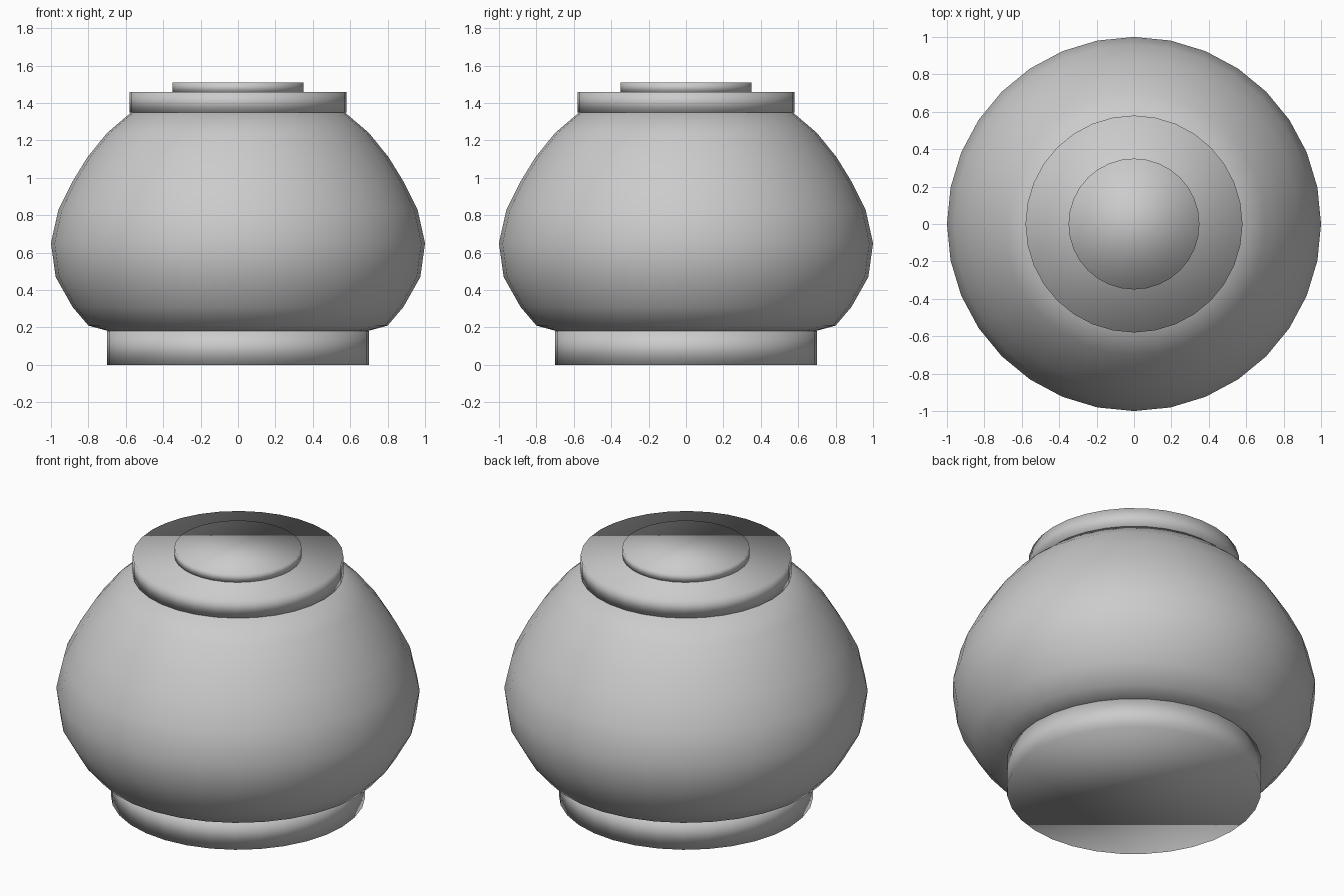
import bpy, bmesh
from math import sin, cos, pi

if "Cube" in bpy.data.objects:
    bpy.data.objects.remove(bpy.data.objects["Cube"])

SEGMENTS = 32


def lathe(name, profile):
    """Revolve (radius, z) points around z and cap both ends."""
    bm = bmesh.new()
    rings = [[bm.verts.new((r * cos(2 * pi * i / SEGMENTS),
                            r * sin(2 * pi * i / SEGMENTS), z))
              for i in range(SEGMENTS)] for r, z in profile]
    for low, high in zip(rings, rings[1:]):
        for i in range(SEGMENTS):
            j = (i + 1) % SEGMENTS
            bm.faces.new((low[i], low[j], high[j], high[i]))
    bm.faces.new(rings[0][::-1])
    bm.faces.new(rings[-1])
    for f in bm.faces:
        f.smooth = True
    mesh = bpy.data.meshes.new(name)
    bm.to_mesh(mesh)
    bm.free()
    obj = bpy.data.objects.new(name, mesh)
    bpy.context.collection.objects.link(obj)
    return obj


# Round bulging body
lathe("pot_body", [(0.69, 0.18), (0.80, 0.21), (0.885, 0.31), (0.975, 0.47),
                   (1.00, 0.65), (0.96, 0.83), (0.885, 0.98), (0.805, 1.11),
                   (0.70, 1.24), (0.565, 1.355)])

# Foot ring under the body
lathe("foot", [(0.70, 0.0), (0.70, 0.18)])

# Flat lid and the raised disc on top of it
lathe("lid", [(0.58, 1.35), (0.58, 1.46)])
lathe("lid_disc", [(0.35, 1.455), (0.35, 1.51)])
